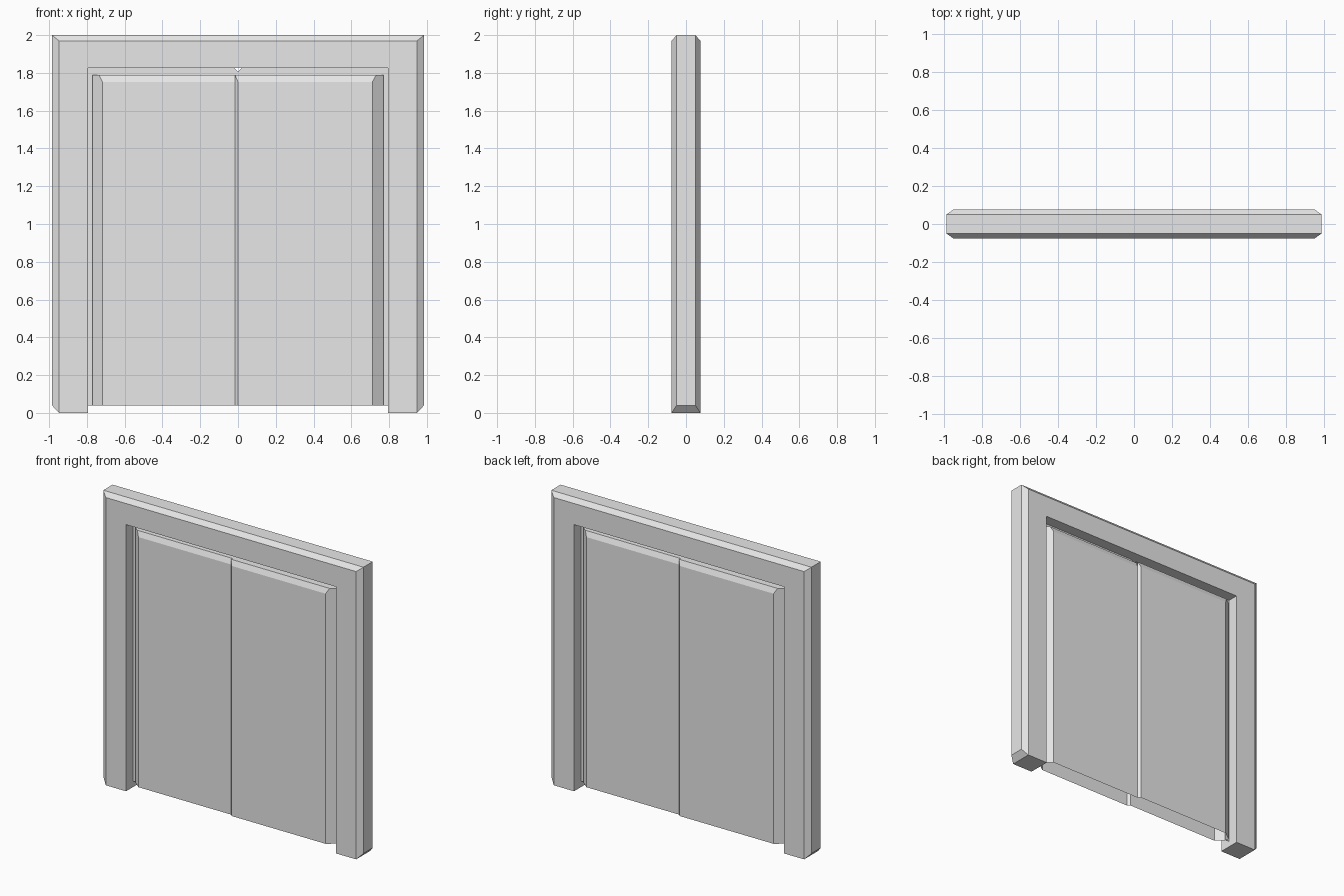
import bpy, bmesh, math
from mathutils import Matrix

if "Cube" in bpy.data.objects:
    bpy.data.objects.remove(bpy.data.objects["Cube"])

grey = bpy.data.materials.new("plain_grey")
grey.diffuse_color = (0.8, 0.8, 0.8, 1)
grey.use_nodes = True
grey.node_tree.nodes["Principled BSDF"].inputs["Base Color"].default_value = grey.diffuse_color


def finish(bm, name, normals=True):
    bmesh.ops.remove_doubles(bm, verts=bm.verts[:], dist=1e-5)
    if normals:
        bmesh.ops.recalc_face_normals(bm, faces=bm.faces[:])
    me = bpy.data.meshes.new(name)
    bm.to_mesh(me)
    bm.free()
    me.materials.append(grey)
    ob = bpy.data.objects.new(name, me)
    bpy.context.collection.objects.link(ob)
    return ob


def mirrored(half):
    """Right-hand half outline -> full symmetric outline."""
    return half + [(-x, z) for x, z in reversed(half)]


# Door frame: U outline lofted through four depths, outer rim chamfered
face = mirrored([(0.795, 1.825), (0.795, 0), (0.948, 0), (0.948, 0), (0.948, 1.97)])
rim = mirrored([(0.795, 1.825), (0.795, 0), (0.948, 0), (0.985, 0.04), (0.985, 2.0)])
bm = bmesh.new()
rings = [[bm.verts.new((x, y, z)) for x, z in outline]
         for outline, y in ((face, -0.076), (rim, -0.05), (rim, 0.05), (face, 0.076))]
n = len(face)
for a, b in zip(rings, rings[1:]):
    for i in range(n):
        j = (i + 1) % n
        bm.faces.new((a[i], a[j], b[j], b[i]))
bm.faces.new(rings[0])
bm.faces.new(rings[-1])
finish(bm, "door_frame")


# Door leaf: hollow slab, chamfered edges, open below and along the meeting edge
def door_leaf(name, angle):
    plan = [(0, -0.068), (0.711, -0.068), (0.77, -0.024), (0.77, 0.01),
            (0.717, 0.053), (0.015, 0.053), (-0.015, -0.053)]
    bm = bmesh.new()
    low = [bm.verts.new((x, y, 0.04)) for x, y in plan]
    high = [bm.verts.new((x, y, 1.788)) for x, y in plan]
    for i in range(len(plan)):
        j = (i + 1) % len(plan)
        bm.faces.new((low[i], low[j], high[j], high[i]))
    bm.faces.new(low[::-1])
    bm.faces.new(high)
    # shallow slope along the top of front and back
    for y, s in ((-0.068, -1), (0.053, 1)):
        bmesh.ops.bisect_plane(bm, geom=bm.verts[:] + bm.edges[:] + bm.faces[:],
                               plane_co=(0, y, 1.752), plane_no=(0, s * 0.036, 0.015),
                               dist=1e-5, clear_outer=True)
        bmesh.ops.holes_fill(bm, edges=[e for e in bm.edges if e.is_boundary], sides=0)
    bmesh.ops.recalc_face_normals(bm, faces=bm.faces[:])
    # remove the underside and the hidden meeting face
    gone = [f for f in bm.faces
            if f.normal.z < -0.9
            or all(abs(v.co.x) < 0.02 and abs(v.co.y) < 0.0535 for v in f.verts)]
    bmesh.ops.delete(bm, geom=gone, context='FACES')
    bm.transform(Matrix.Rotation(angle, 4, 'Z'))
    return finish(bm, name, normals=False)


door_leaf("right_door", 0)
door_leaf("left_door", math.pi)

# Thin strip closing the gap around the doors, with a small notch at the middle
strip = mirrored([(0, 1.805), (0.02, 1.825), (0.795, 1.825), (0.795, 0.04),
                  (0.765, 0.04), (0.765, 1.78), (0, 1.78)])
bm = bmesh.new()
half = len(strip) // 2
for part in (strip[:half], strip[half:]):
    bm.faces.new([bm.verts.new((x, 0, z)) for x, z in part])
finish(bm, "gap_strip")
